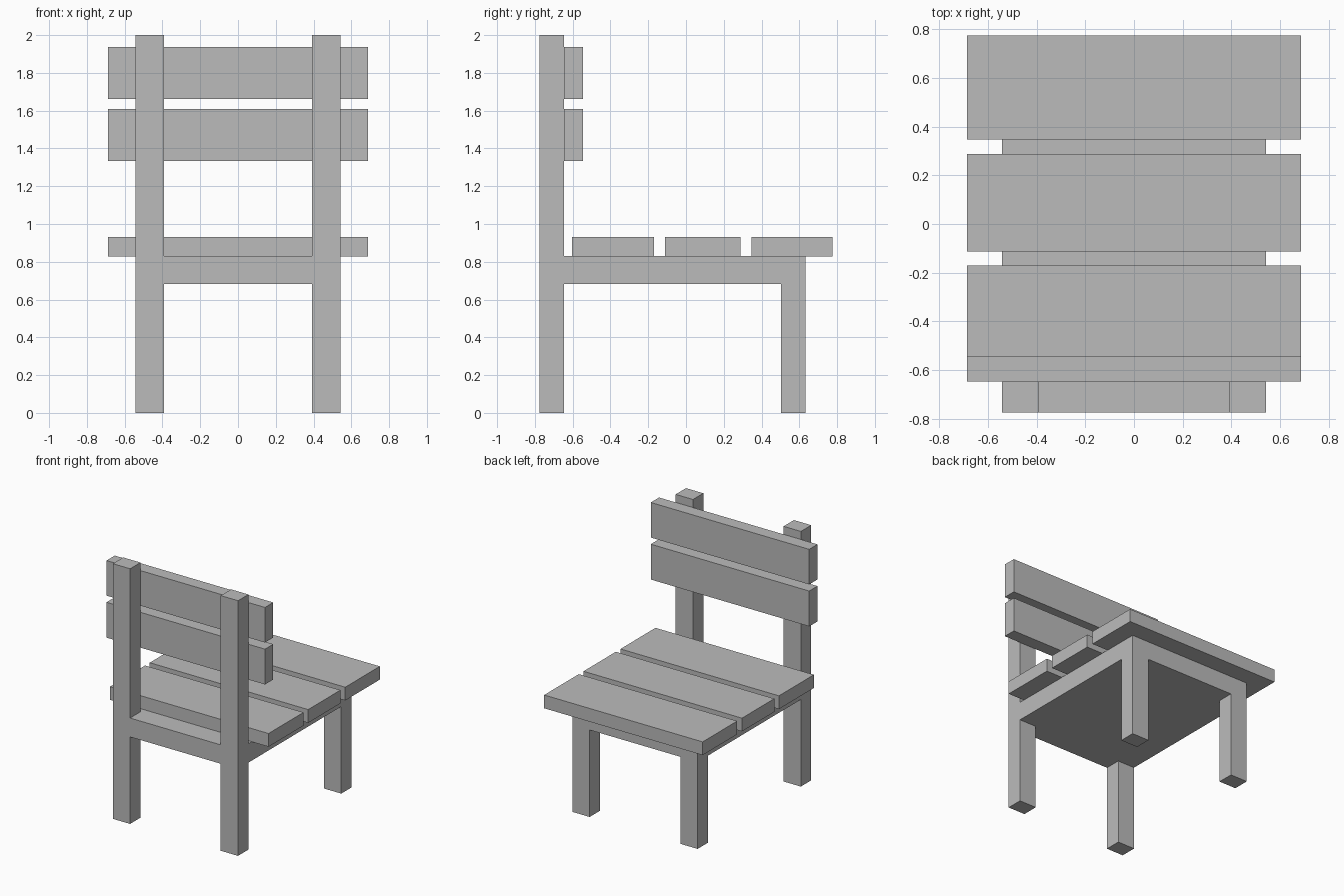
import bpy

cube = bpy.data.objects.get("Cube")
if cube:
    bpy.data.objects.remove(cube, do_unlink=True)

grey = bpy.data.materials.new("plain_grey")
grey.use_nodes = True
colour = (0.5, 0.5, 0.5, 1)
grey.diffuse_color = colour
grey.node_tree.nodes["Principled BSDF"].inputs["Base Color"].default_value = colour


def box(name, x, y, z):
    """Flat-sided block spanning the given (low, high) ranges."""
    spans = (x, y, z)
    bpy.ops.mesh.primitive_cube_add(size=1, location=[(a + b) / 2 for a, b in spans])
    part = bpy.context.object
    part.name = name
    part.scale = [b - a for a, b in spans]
    bpy.ops.object.transform_apply(location=False, rotation=False, scale=True)
    part.data.materials.append(grey)
    return part


INNER, OUTER, SLAT = 0.393, 0.543, 0.687
SEAT_LOW, SEAT_HIGH = 0.682, 0.83
BACK, BACK_IN = -0.775, -0.647
FRONT_IN, FRONT = 0.503, 0.632

# Solid seat base
box("seat_base", (-OUTER, OUTER), (BACK, FRONT), (SEAT_LOW, SEAT_HIGH))

# Legs: the tall pair carries the backrest
for side, x in (("left", (INNER, OUTER)), ("right", (-OUTER, -INNER))):
    box(side + "_back_post", x, (BACK, BACK_IN), (0, 2))
    box(side + "_short_leg", x, (FRONT_IN, FRONT), (0, SEAT_LOW))

# Seat slats
for i, y in enumerate([(-0.603, -0.17), (-0.112, 0.288), (0.347, 0.775)]):
    box(f"seat_slat_{i + 1}", (-SLAT, SLAT), y, (0.828, 0.932))

# Backrest slats
for name, z in (("lower", (1.333, 1.61)), ("upper", (1.662, 1.937))):
    box(name + "_back_slat", (-SLAT, SLAT), (BACK_IN, -0.545), z)
